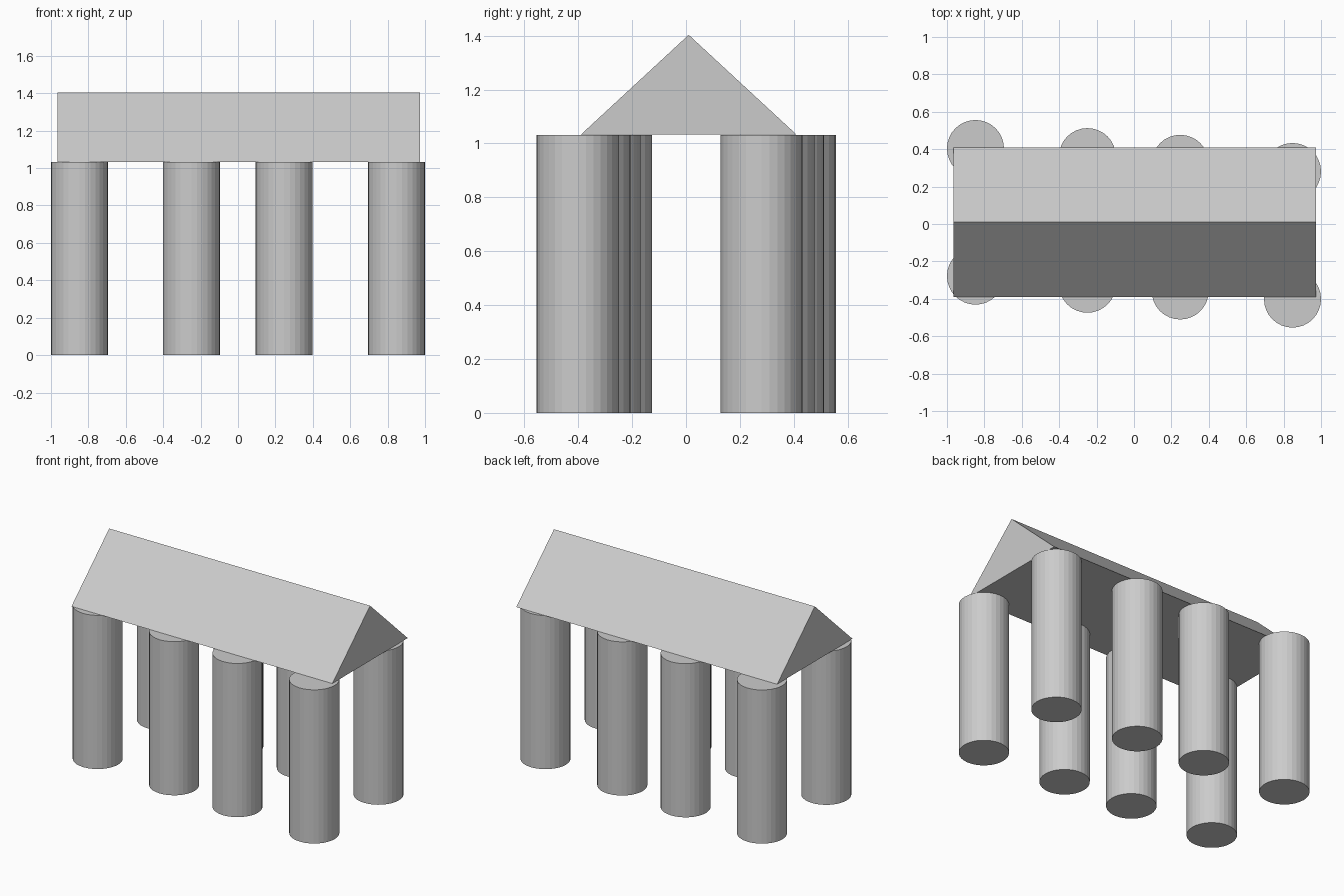
import bpy, bmesh

if "Cube" in bpy.data.objects:
    bpy.data.objects.remove(bpy.data.objects["Cube"])

RADIUS, HEIGHT = 0.1525, 1.032

# Two slightly slanted rows of round columns
def column(name, x, y):
    bpy.ops.mesh.primitive_cylinder_add(vertices=32, radius=RADIUS, depth=HEIGHT,
                                        location=(x, y, HEIGHT / 2))
    bpy.context.object.name = name

for i, x in enumerate((-0.8475, -0.249, 0.247, 0.8475)):
    slant = -0.0725 * x
    column(f"back_column_{i + 1}", x, 0.342 + slant)
    column(f"front_column_{i + 1}", x, -0.340 + slant)

# Gabled roof: triangular profile extruded along x
bm = bmesh.new()
profile = [(-0.39, 1.033), (0.41, 1.033), (0.01, 1.403)]
gable = bm.faces.new([bm.verts.new((-0.964, y, z)) for y, z in profile])
ext = bmesh.ops.extrude_face_region(bm, geom=[gable], use_keep_orig=True)
moved = [v for v in ext["geom"] if isinstance(v, bmesh.types.BMVert)]
bmesh.ops.translate(bm, verts=moved, vec=(1.938, 0, 0))
bmesh.ops.recalc_face_normals(bm, faces=bm.faces)
mesh = bpy.data.meshes.new("roof")
bm.to_mesh(mesh)
bm.free()
bpy.context.collection.objects.link(bpy.data.objects.new("roof", mesh))
